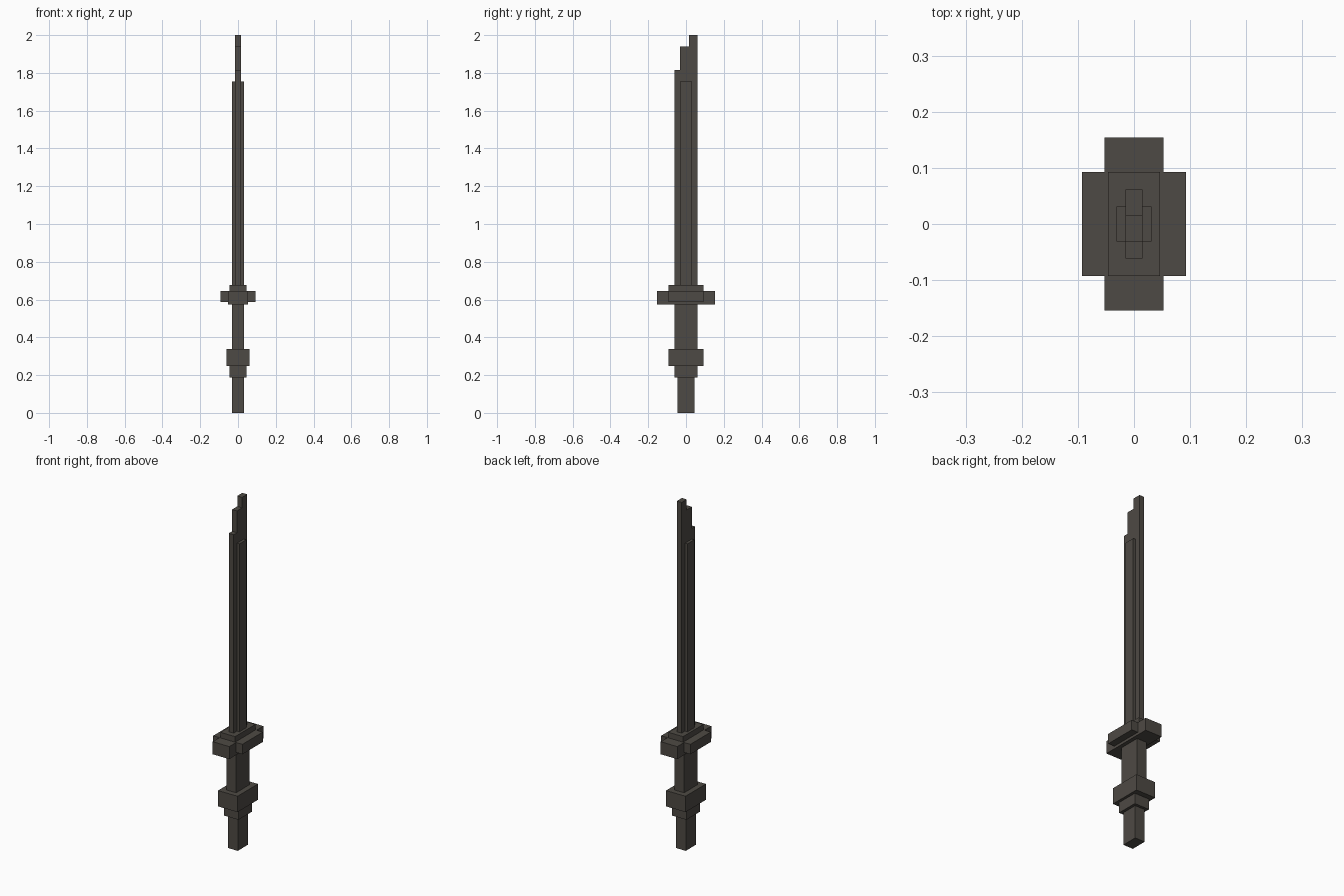
import bpy
import bmesh

if "Cube" in bpy.data.objects:
    bpy.data.objects.remove(bpy.data.objects["Cube"])

steel = bpy.data.materials.new("dark_steel")
steel.diffuse_color = (0.076, 0.068, 0.058, 1)
steel.use_nodes = True
steel.node_tree.nodes["Principled BSDF"].inputs["Base Color"].default_value = steel.diffuse_color


def finish(name, bm):
    bmesh.ops.recalc_face_normals(bm, faces=bm.faces)
    mesh = bpy.data.meshes.new(name)
    bm.to_mesh(mesh)
    bm.free()
    mesh.materials.append(steel)
    obj = bpy.data.objects.new(name, mesh)
    bpy.context.collection.objects.link(obj)


def block(name, half_x, half_y, z0, z1):
    """Box centred on the sword axis, from z0 to z1."""
    bm = bmesh.new()
    bmesh.ops.create_cube(bm, size=2)
    for v in bm.verts:
        v.co.x *= half_x
        v.co.y *= half_y
        v.co.z = z1 if v.co.z > 0 else z0
    finish(name, bm)


def side_profile(name, half_x, points):
    """Side outline (y, z) extruded across x."""
    bm = bmesh.new()
    face = bm.faces.new([bm.verts.new((-half_x, y, z)) for y, z in points])
    new = bmesh.ops.extrude_face_region(bm, geom=[face])["geom"]
    verts = [g for g in new if isinstance(g, bmesh.types.BMVert)]
    bmesh.ops.translate(bm, verts=verts, vec=(2 * half_x, 0, 0))
    finish(name, bm)


# Blade with a stepped tip, and the raised rib along its middle
side_profile("blade", 0.0154, [
    (-0.0617, 0.676), (0.0617, 0.676), (0.0617, 2.0), (0.0154, 2.0),
    (0.0154, 1.94), (-0.031, 1.94), (-0.031, 1.815), (-0.0617, 1.815)])
block("blade_rib", 0.031, 0.031, 0.676, 1.755)

# Guard: collar under the blade, long bar and wide cross plate
block("blade_collar", 0.0463, 0.0926, 0.645, 0.677)
block("guard_bar", 0.0525, 0.1542, 0.573, 0.645)
block("guard_cross", 0.0926, 0.0926, 0.588, 0.645)

# Handle
block("grip", 0.031, 0.0617, 0.339, 0.573)
block("pommel_block", 0.0617, 0.0926, 0.248, 0.339)
block("pommel_collar", 0.0463, 0.0617, 0.188, 0.248)
block("pommel_end", 0.031, 0.0463, 0.0, 0.188)
